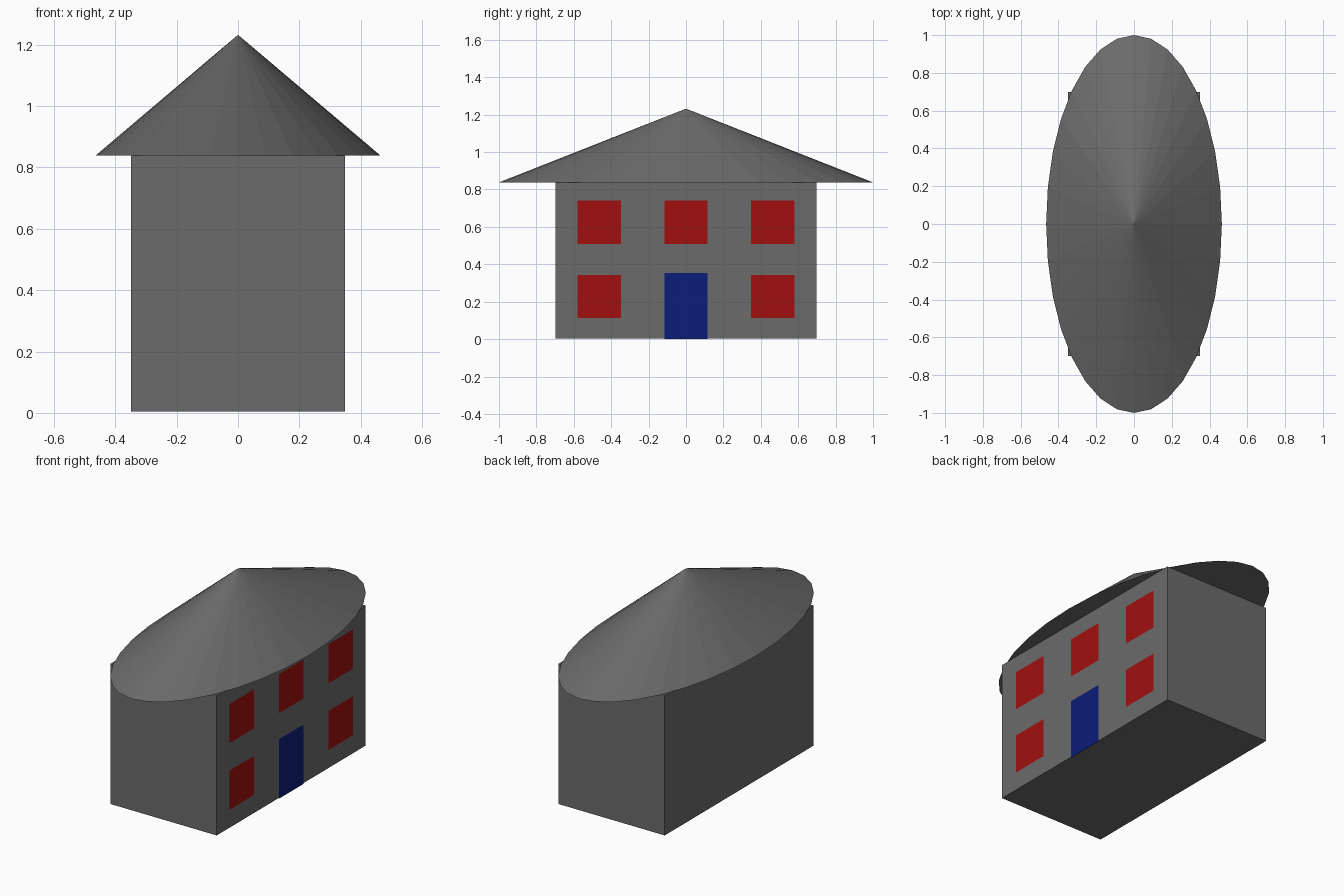
import bpy

if "Cube" in bpy.data.objects:
    bpy.data.objects.remove(bpy.data.objects["Cube"])


def paint(name, rgb):
    mat = bpy.data.materials.new(name)
    mat.diffuse_color = (*rgb, 1)
    mat.use_nodes = True
    mat.node_tree.nodes["Principled BSDF"].inputs["Base Color"].default_value = mat.diffuse_color
    return mat


def finish(name, scale, mat):
    obj = bpy.context.object
    obj.name = name
    obj.scale = scale
    bpy.ops.object.transform_apply(location=False, rotation=True, scale=True)
    obj.data.materials.append(mat)


grey = paint("dark_grey", (0.147, 0.147, 0.147))
red = paint("window_red", (0.35, 0.005, 0.0045))
blue = paint("door_blue", (0.0035, 0.012, 0.19))

HX, HY, BASE, TOP, PEAK = 0.349, 0.698, 0.004, 0.838, 1.232
WIDTH = 0.232        # width of door and windows


def panel(name, y, z, height, mat):
    """Thin sheet lying on the +x wall."""
    bpy.ops.mesh.primitive_plane_add(size=1, location=(HX + 0.001, y, z),
                                     rotation=(0, 1.5707963, 0))
    finish(name, (height, WIDTH, 1), mat)


# House body
bpy.ops.mesh.primitive_cube_add(size=1, location=(0, 0, (BASE + TOP) / 2))
finish("walls", (2 * HX, 2 * HY, TOP - BASE), grey)

# Oval 32-sided cone roof with closed underside
bpy.ops.mesh.primitive_cone_add(vertices=32, radius1=1, radius2=0,
                                depth=PEAK - TOP, location=(0, 0, (TOP + PEAK) / 2))
finish("roof", (0.465, 1, 1), grey)

# Door in the middle of the +x wall
panel("door", 0, 0.1765, 0.353, blue)

# Windows: three above, two beside the door
for row, z, columns in (("lower", 0.228, (-1, 1)), ("upper", 0.624, (-1, 0, 1))):
    for c in columns:
        panel(f"{row}_window_{c + 2}", c * 0.464, z, WIDTH, red)
